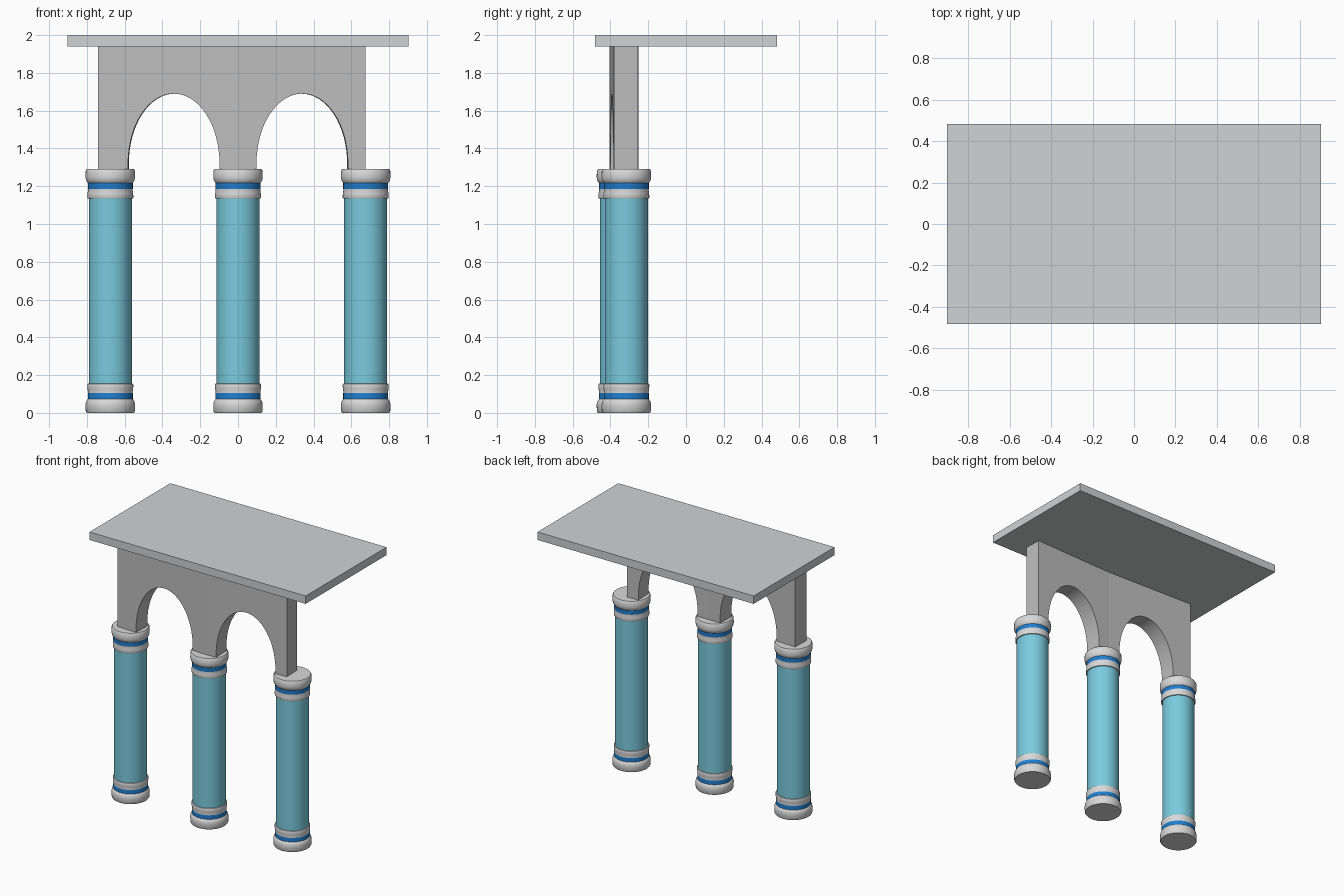
import bpy, bmesh, math

if "Cube" in bpy.data.objects:
    bpy.data.objects.remove(bpy.data.objects["Cube"])


def material(name, srgb):
    m = bpy.data.materials.new(name)
    lin = [((c / 255 + 0.055) / 1.055) ** 2.4 for c in srgb]
    m.diffuse_color = (*lin, 1)
    m.use_nodes = True
    m.node_tree.nodes["Principled BSDF"].inputs["Base Color"].default_value = m.diffuse_color
    return m


STONE = material("wall_grey", (190, 190, 190))
SLAB = material("slab_grey", (208, 210, 212))
TRIM = material("trim_white", (216, 216, 216))
BLUE = material("band_blue", (32, 126, 206))
TEAL = material("shaft_teal", (122, 203, 222))


def finish(bm, name, mats):
    bmesh.ops.recalc_face_normals(bm, faces=bm.faces)
    me = bpy.data.meshes.new(name)
    bm.to_mesh(me)
    bm.free()
    for m in mats:
        me.materials.append(m)
    ob = bpy.data.objects.new(name, me)
    bpy.context.collection.objects.link(ob)
    return ob


def lathe(name, profile, x, y, mats, seg=48):
    """Revolve (radius, z, material of the span above) around a vertical axis."""
    bm = bmesh.new()
    rings = []
    for r, z, _ in profile:
        rings.append([bm.verts.new((x + r * math.cos(2 * math.pi * i / seg),
                                    y + r * math.sin(2 * math.pi * i / seg), z))
                      for i in range(seg)])
    for k in range(len(rings) - 1):
        a, b = rings[k], rings[k + 1]
        for i in range(seg):
            j = (i + 1) % seg
            f = bm.faces.new((a[i], a[j], b[j], b[i]))
            f.material_index = profile[k][2]
    bm.faces.new(rings[0])
    bm.faces.new(rings[-1])
    ob = finish(bm, name, mats)
    bpy.ops.object.select_all(action='DESELECT')
    ob.select_set(True)
    bpy.context.view_layer.objects.active = ob
    bpy.ops.object.shade_smooth_by_angle(angle=math.radians(35))
    return ob


# Columns: moulded base, shaft, and the same moulding mirrored as a capital
H = 1.29
base = [(0.125, 0.0, 0), (0.130, 0.008, 0), (0.131, 0.045, 0), (0.128, 0.060, 0),
        (0.120, 0.072, 0), (0.119, 0.073, 1), (0.119, 0.104, 0), (0.118, 0.112, 0),
        (0.121, 0.128, 0), (0.122, 0.150, 0), (0.120, 0.154, 0), (0.114, 0.155, 2)]
capital = [(r, H - z, base[i - 1][2] if i else 0)
           for i, (r, z, _) in reversed(list(enumerate(base)))]
for name, x, y in (("left_column", -0.676, -0.316), ("middle_column", 0, -0.342),
                   ("right_column", 0.676, -0.316)):
    lathe(name, base + capital, x, y, (TRIM, BLUE, TEAL))

# Arcade wall: two arched bays meeting at a slight bend over the middle column
Z0, Z1, SPRING, APEX = 1.285, 1.94, 1.32, 1.69
THICK, SLOPE = 0.128, 0.033


def wall_point(x, z, back):
    y = -0.404 + SLOPE * abs(x)
    if back:
        y += THICK
        x -= math.copysign(SLOPE * THICK, x) if x else 0
    return (x, y, z)


bm = bmesh.new()
for side, end in ((-1, 0.74), (1, 0.675)):
    inner, outer, n = 0.098, 0.582, 32
    mid, rad = (inner + outer) / 2, (outer - inner) / 2
    arch = [(mid - rad * math.cos(math.pi * i / n),
             SPRING + (APEX - SPRING) * math.sin(math.pi * i / n)) for i in range(n + 1)]
    arch = [(inner, Z0)] + arch + [(outer, Z0)]
    outline = [(0, Z0)] + arch + [(end, Z0), (end, Z1), (0, Z1)]
    front = [bm.verts.new(wall_point(side * x, z, False)) for x, z in outline]
    rear = [bm.verts.new(wall_point(side * x, z, True)) for x, z in outline]
    bm.faces.new(front)
    bm.faces.new(rear[::-1])
    count = len(outline)
    for i in range(count - 1):  # the seam at x = 0 stays open and is welded
        f = bm.faces.new((front[i], front[i + 1], rear[i + 1], rear[i]))
        f.smooth = 1 <= i <= len(arch) - 1
bmesh.ops.remove_doubles(bm, verts=bm.verts, dist=0.0001)
finish(bm, "arcade_wall", [STONE])

# Roof slab
bm = bmesh.new()
bmesh.ops.create_cube(bm, size=1)
for v in bm.verts:
    v.co = (v.co.x * 1.806, v.co.y * 0.964, 1.97 + v.co.z * 0.06)
finish(bm, "roof_slab", [SLAB])
